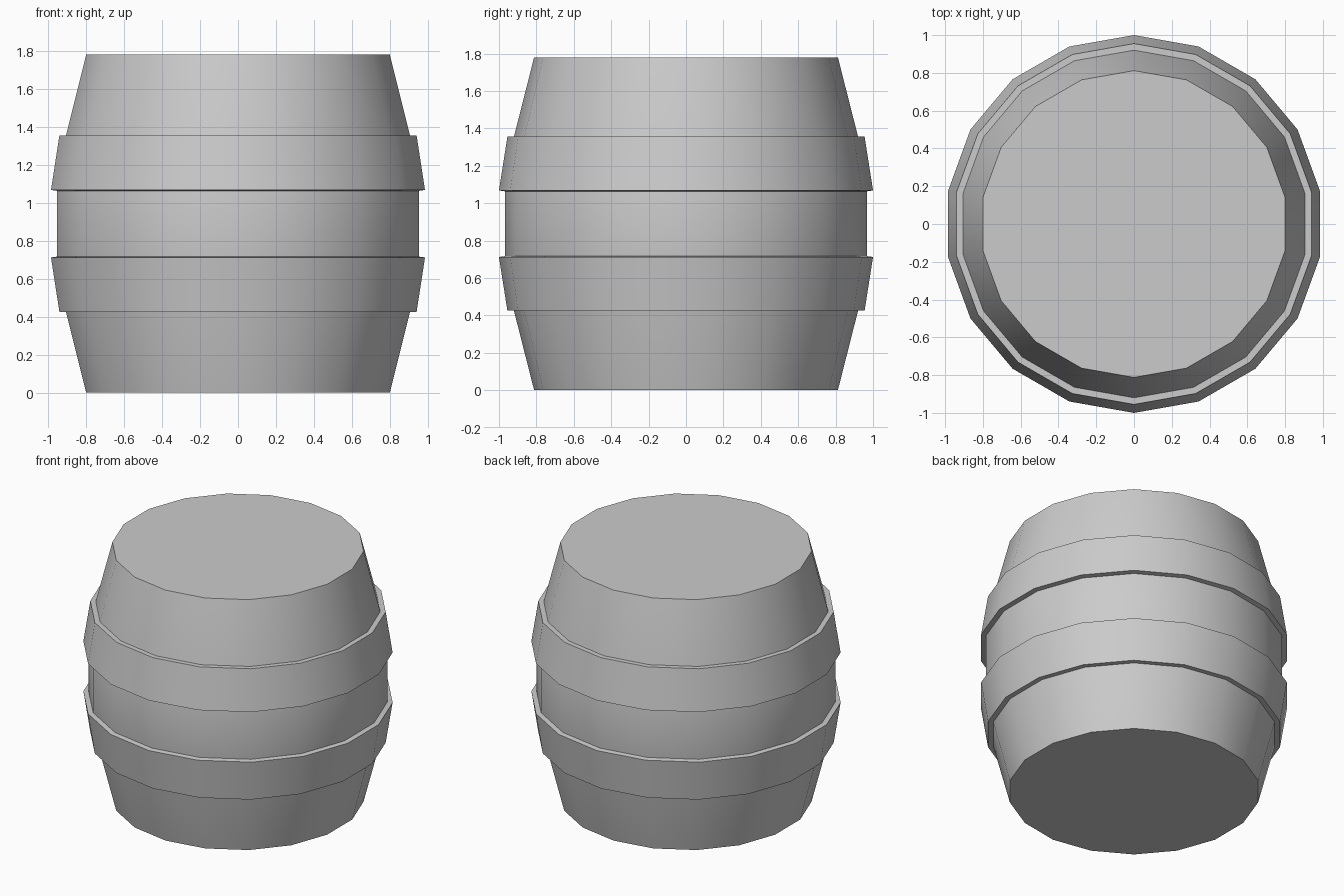
import bpy, bmesh
from math import sin, cos, radians, tau

if "Cube" in bpy.data.objects:
    bpy.data.objects.remove(bpy.data.objects["Cube"])

SIDES = 18
HEIGHT = 1.78


def lathe(name, profile, closed):
    """Spin (radius, z) points around z; close as a ring or cap both ends."""
    bm = bmesh.new()
    rings = []
    for r, z in profile:
        rings.append([bm.verts.new((r * sin(tau * i / SIDES), r * cos(tau * i / SIDES), z))
                      for i in range(SIDES)])
    pairs = list(zip(rings, rings[1:]))
    if closed:
        pairs.append((rings[-1], rings[0]))
    else:
        bm.faces.new(rings[0])
        bm.faces.new(rings[-1])
    for a, b in pairs:
        for i in range(SIDES):
            j = (i + 1) % SIDES
            bm.faces.new((a[i], a[j], b[j], b[i]))
    bmesh.ops.recalc_face_normals(bm, faces=bm.faces)
    mesh = bpy.data.meshes.new(name)
    bm.to_mesh(mesh)
    bm.free()
    ob = bpy.data.objects.new(name, mesh)
    bpy.context.collection.objects.link(ob)
    bpy.ops.object.select_all(action='DESELECT')
    ob.select_set(True)
    bpy.context.view_layer.objects.active = ob
    bpy.ops.object.shade_smooth_by_angle(angle=radians(30))
    return ob


# Bulging barrel body, symmetric about its mid height
half = [(0.812, 0.0), (0.92, 0.425), (0.967, 0.717)]
body = half + [(r, HEIGHT - z) for r, z in reversed(half)]
lathe("barrel_body", body, closed=False)

# Two raised hoops, the upper one mirrored from the lower
hoop = [(0.92, 0.425), (0.955, 0.425), (1.0, 0.712), (0.967, 0.717)]
lathe("lower_hoop", hoop, closed=True)
lathe("upper_hoop", [(r, HEIGHT - z) for r, z in hoop], closed=True)
